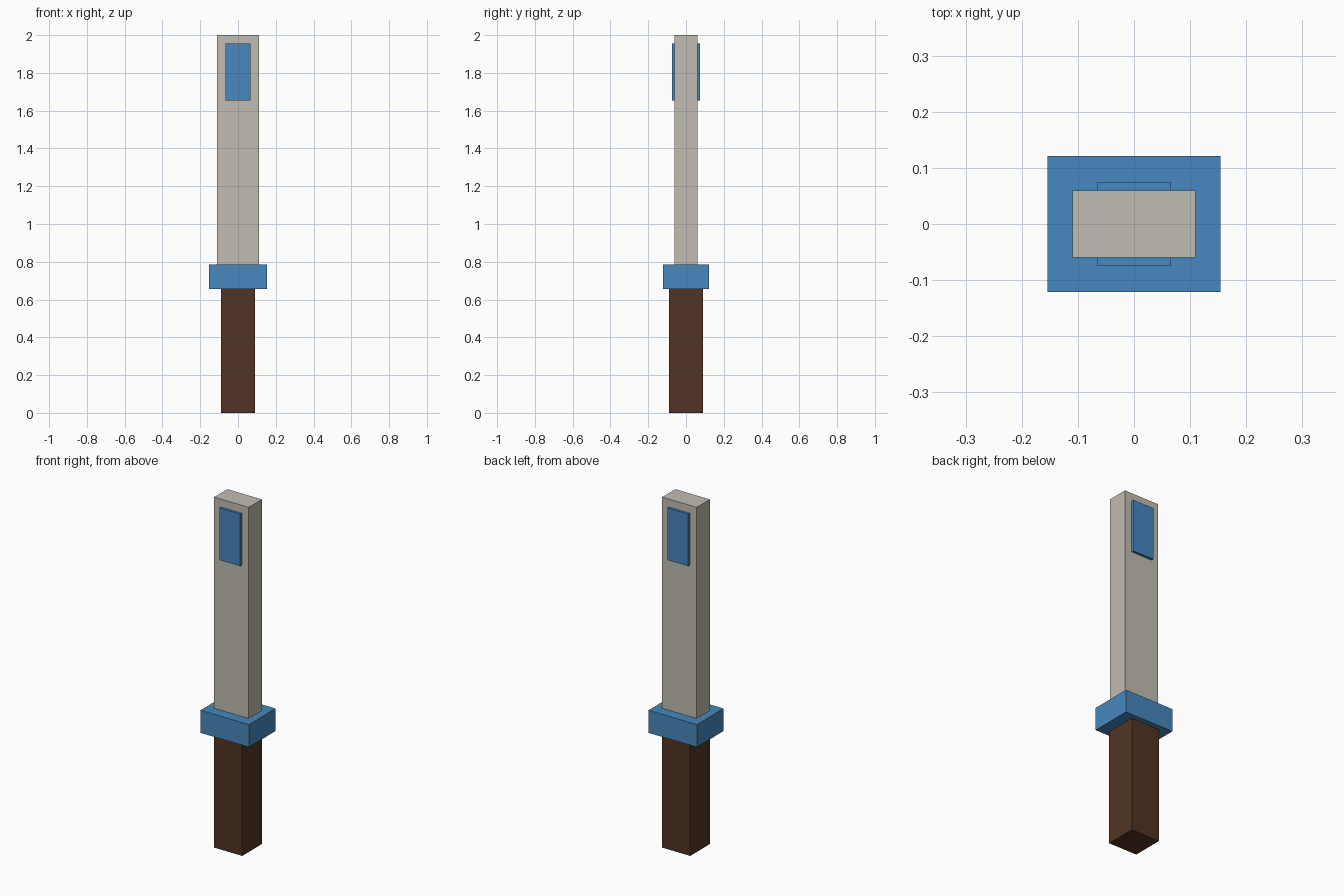
import bpy
import bmesh
from mathutils import Matrix, Vector

default_cube = bpy.data.objects.get("Cube")
if default_cube:
    bpy.data.objects.remove(default_cube, do_unlink=True)


def make_material(name, rgb):
    mat = bpy.data.materials.new(name)
    mat.use_nodes = True
    colour = (*rgb, 1.0)
    mat.diffuse_color = colour
    mat.node_tree.nodes["Principled BSDF"].inputs["Base Color"].default_value = colour
    return mat


def make_block(name, width, depth, bottom, top, mat):
    """Flat-shaded box centred on the z axis, spanning bottom to top."""
    bm = bmesh.new()
    placement = (Matrix.Translation((0, 0, (bottom + top) / 2))
                 @ Matrix.Diagonal(Vector((width, depth, top - bottom, 1))))
    bmesh.ops.create_cube(bm, size=1, matrix=placement)
    mesh = bpy.data.meshes.new(name)
    bm.to_mesh(mesh)
    bm.free()
    mesh.materials.append(mat)
    obj = bpy.data.objects.new(name, mesh)
    bpy.context.collection.objects.link(obj)
    return obj


brown = make_material("dark_brown", (0.084, 0.034, 0.018))
blue = make_material("blue", (0.061, 0.246, 0.515))
stone = make_material("warm_grey", (0.54, 0.509, 0.445))

# Handle, collar and blade stacked from the ground up
make_block("handle", 0.18, 0.18, 0.0, 0.655, brown)
make_block("collar", 0.308, 0.242, 0.655, 0.785, blue)
make_block("blade", 0.22, 0.12, 0.785, 2.0, stone)

# Inlay passing through the blade, standing proud at front and back
make_block("blade_inlay", 0.132, 0.148, 1.655, 1.955, blue)
